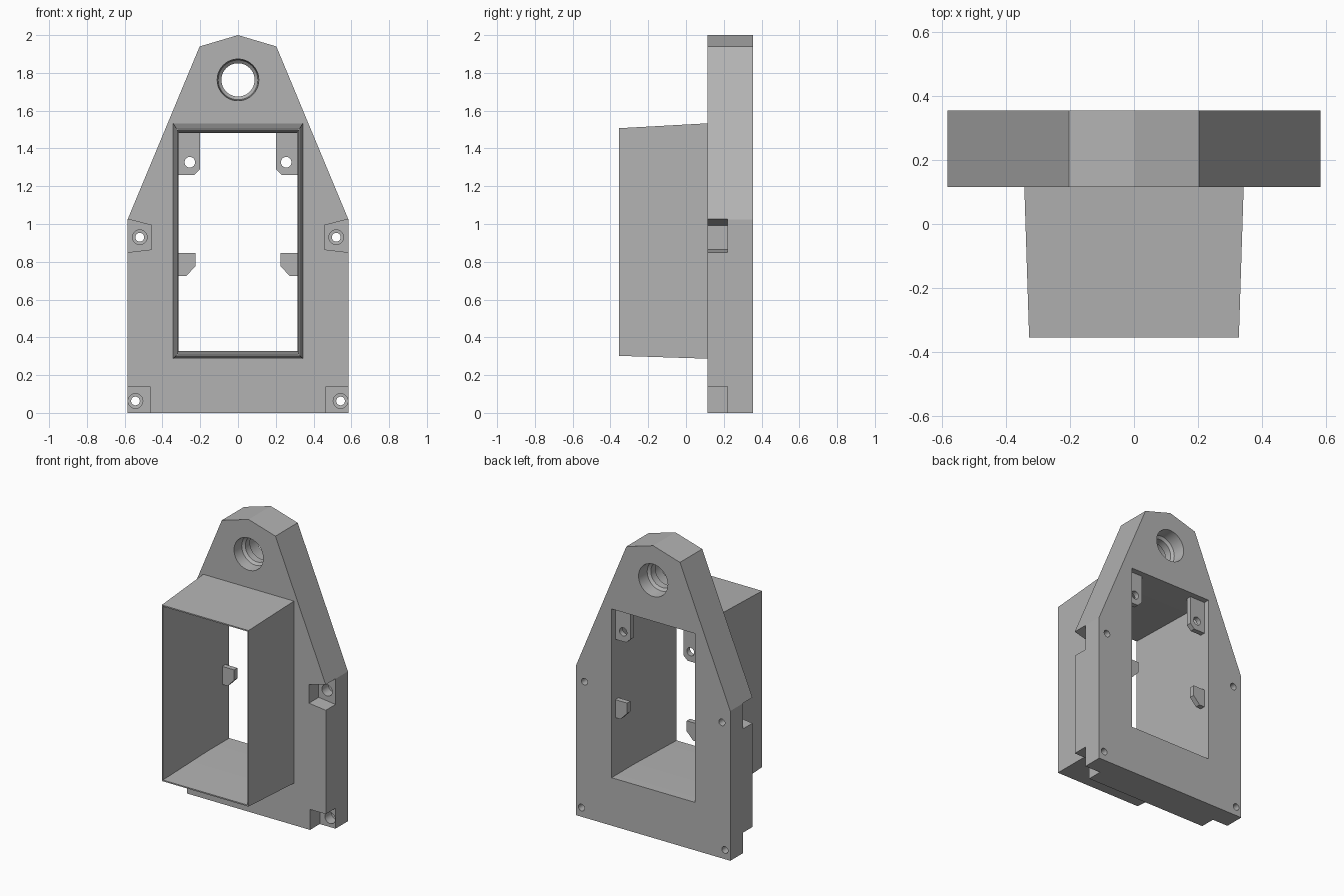
import bpy, bmesh, math

cube = bpy.data.objects.get("Cube")
if cube:
    bpy.data.objects.remove(cube, do_unlink=True)

grey = bpy.data.materials.new("plain grey")
grey.use_nodes = True
colour = (0.45, 0.45, 0.45, 1)
grey.diffuse_color = colour
grey.node_tree.nodes["Principled BSDF"].inputs["Base Color"].default_value = colour

FRONT, FACE, BACK = -0.355, 0.115, 0.355   # sleeve mouth, plate front, plate back
POCKET = 0.22                              # floor of the screw pockets


def loft(name, rings):
    """Closed solid through matching (y, [(x, z), ...]) rings."""
    bm = bmesh.new()
    loops = [[bm.verts.new((x, y, z)) for x, z in ring] for y, ring in rings]
    n = len(loops[0])
    for a, b in zip(loops, loops[1:]):
        for i in range(n):
            j = (i + 1) % n
            bm.faces.new((a[i], a[j], b[j], b[i]))
    bm.faces.new(loops[0])
    bm.faces.new(loops[-1])
    bmesh.ops.recalc_face_normals(bm, faces=bm.faces)
    mesh = bpy.data.meshes.new(name)
    bm.to_mesh(mesh)
    bm.free()
    mesh.materials.append(grey)
    obj = bpy.data.objects.new(name, mesh)
    bpy.context.collection.objects.link(obj)
    return obj


def prism(name, ring, y0, y1):
    return loft(name, [(y0, ring), (y1, ring)])


def rect(half, z0, z1):
    return [(-half, z0), (half, z0), (half, z1), (-half, z1)]


def circle(x, z, r, n=40):
    return [(x + r * math.cos(math.tau * i / n), z + r * math.sin(math.tau * i / n))
            for i in range(n)]


def bore(name, x, z, steps):
    return loft(name, [(y, circle(x, z, r)) for y, r in steps])


def combine(target, tool, operation="DIFFERENCE"):
    """Apply a boolean and discard the helper."""
    mod = target.modifiers.new("cut", "BOOLEAN")
    mod.operation, mod.object, mod.solver = operation, tool, "EXACT"
    tool.hide_render = True
    bpy.context.view_layer.objects.active = target
    bpy.ops.object.modifier_apply(modifier=mod.name)
    bpy.data.objects.remove(tool, do_unlink=True)


def mirrored(ring, side):
    return [(side * x, z) for x, z in ring]


# Back plate with pointed top
half_outline = [(0.584, 0), (0.584, 1.025), (0.203, 1.94)]
outline = half_outline + [(0, 2)] + mirrored(half_outline[::-1], -1)
body = prism("mounting_plate", outline, FACE, BACK)

# Tapered sleeve joined to the plate, then the window through both
sleeve = loft("sleeve", [(FRONT, rect(0.328, 0.302, 1.507)),
                         (FACE, rect(0.343, 0.287, 1.533)),
                         (0.2, rect(0.343, 0.287, 1.533))])
combine(body, sleeve, "UNION")
window = loft("window_cutter", [(FRONT - 0.02, rect(0.320, 0.310, 1.499)),
                                (FACE, rect(0.315, 0.328, 1.483)),
                                (BACK + 0.02, rect(0.315, 0.328, 1.483))])
combine(body, window)

# Top bore with a narrow lip in the middle
combine(body, bore("top_bore_cutter", 0, 1.763,
                   [(FACE - 0.02, 0.112), (0.19, 0.105), (0.205, 0.088),
                    (0.255, 0.088), (0.27, 0.105), (BACK + 0.02, 0.112)]))

# Screw pockets and stepped screw holes at the four corners
upper_pocket = [(0.457, 0.865), (0.62, 0.846), (0.62, 1.035), (0.457, 0.993)]
lower_pocket = [(0.465, -0.05), (0.62, -0.05), (0.62, 0.14), (0.465, 0.14)]
for side in (-1, 1):
    for ring, x, z in ((upper_pocket, 0.52, 0.93), (lower_pocket, 0.543, 0.063)):
        combine(body, prism("pocket_cutter", mirrored(ring, side), FACE - 0.02, POCKET))
        combine(body, bore("screw_cutter", side * x, z,
                           [(POCKET - 0.01, 0.039), (0.29, 0.039),
                            (0.291, 0.023), (BACK + 0.02, 0.023)]))

# Tabs inside the window
upper_tab = [(0.325, 1.26), (0.325, 1.49), (0.2, 1.49), (0.2, 1.29), (0.232, 1.26)]
lower_tab = [(0.325, 0.724), (0.325, 0.847), (0.226, 0.847), (0.226, 0.775), (0.275, 0.724)]
parts = [body]
for side, word in ((-1, "right"), (1, "left")):
    tab = prism("upper_tab_" + word, mirrored(upper_tab, side), 0.28, 0.315)
    combine(tab, bore("tab_hole_cutter", side * 0.255, 1.327, [(0.2, 0.028), (0.4, 0.028)]))
    parts += [tab, prism("lower_tab_" + word, mirrored(lower_tab, side), 0.28, 0.315)]

# Smooth the round bores, keep the edges crisp
for obj in parts:
    bpy.ops.object.select_all(action="DESELECT")
    obj.select_set(True)
    bpy.context.view_layer.objects.active = obj
    bpy.ops.object.shade_smooth_by_angle(angle=math.radians(20))
